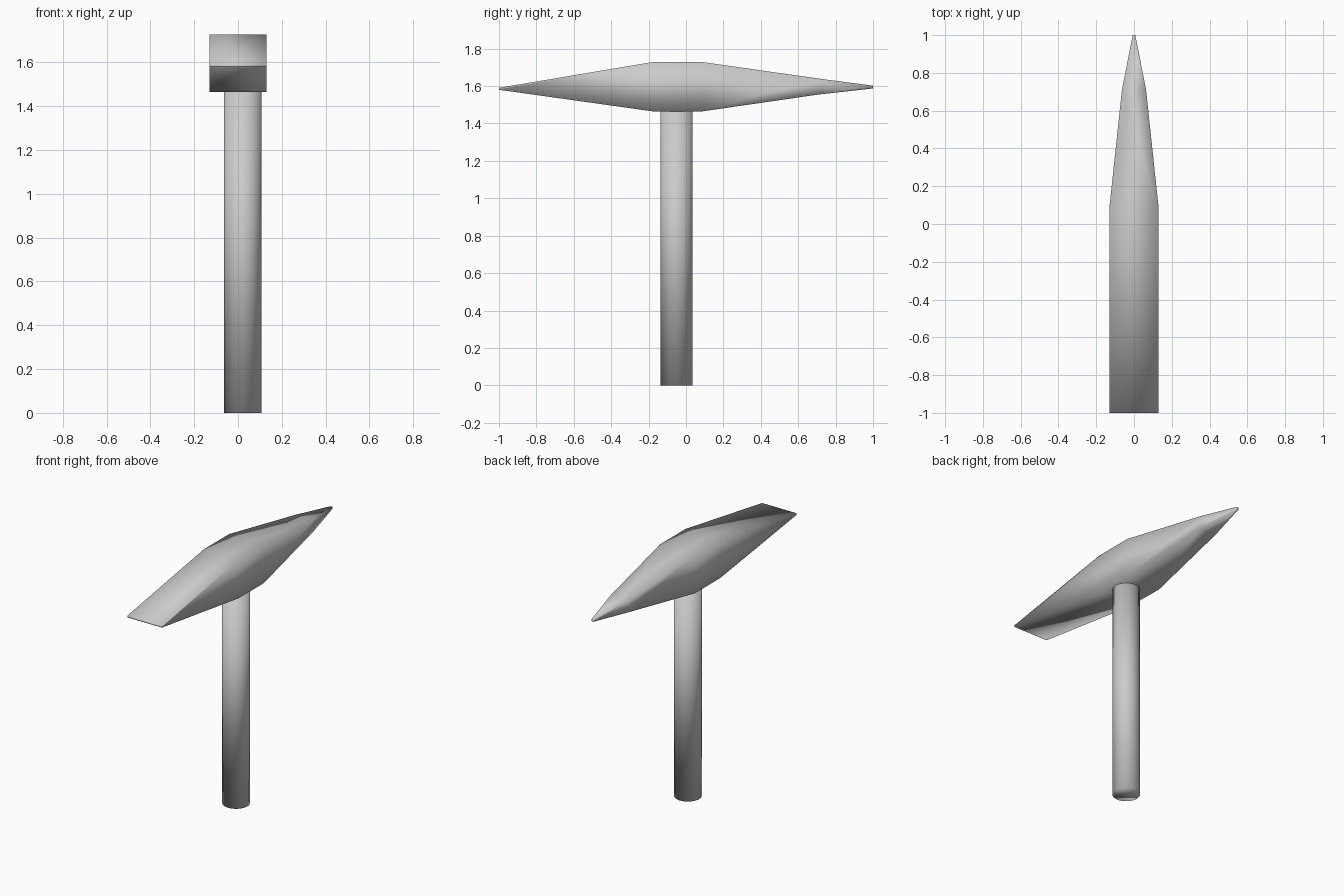
import bpy
import bmesh

cube = bpy.data.objects.get("Cube")
if cube:
    bpy.data.objects.remove(cube, do_unlink=True)

# Plain grey for the whole tool
grey = bpy.data.materials.new("plain grey")
grey.use_nodes = True
grey.diffuse_color = (0.6, 0.6, 0.6, 1)
grey.node_tree.nodes["Principled BSDF"].inputs["Base Color"].default_value = (0.6, 0.6, 0.6, 1)


def finish(bm, name):
    bmesh.ops.recalc_face_normals(bm, faces=bm.faces)
    for face in bm.faces:
        face.smooth = True
    mesh = bpy.data.meshes.new(name)
    bm.to_mesh(mesh)
    bm.free()
    mesh.materials.append(grey)
    obj = bpy.data.objects.new(name, mesh)
    bpy.context.collection.objects.link(obj)
    return obj


# Head: rectangular sections from the flat wedge to the pointed pick
# Each section is y, half width, bottom z, top z
sections = [
    (-1.0, 0.13, 1.58, 1.591),
    (-0.18, 0.13, 1.465, 1.728),
    (0.09, 0.13, 1.465, 1.728),
    (0.71, 0.064, 1.555, 1.64),
    (1.0, 0.007, 1.587, 1.602),
]
bm = bmesh.new()
rings = []
for y, w, low, high in sections:
    corners = [(-w, y, low), (w, y, low), (w, y, high), (-w, y, high)]
    rings.append([bm.verts.new(c) for c in corners])
for a, b in zip(rings, rings[1:]):
    for i in range(4):
        j = (i + 1) % 4
        bm.faces.new((a[i], a[j], b[j], b[i]))
bm.faces.new(rings[0])
bm.faces.new(rings[-1])
finish(bm, "hammer_head")

# Handle: round shaft set slightly off centre, ending inside the head
height = 1.5
bm = bmesh.new()
bmesh.ops.create_cone(bm, cap_ends=True, segments=32, radius1=0.086, radius2=0.086, depth=height)
bmesh.ops.translate(bm, verts=bm.verts, vec=(0.021, -0.05, height / 2))
finish(bm, "handle")
